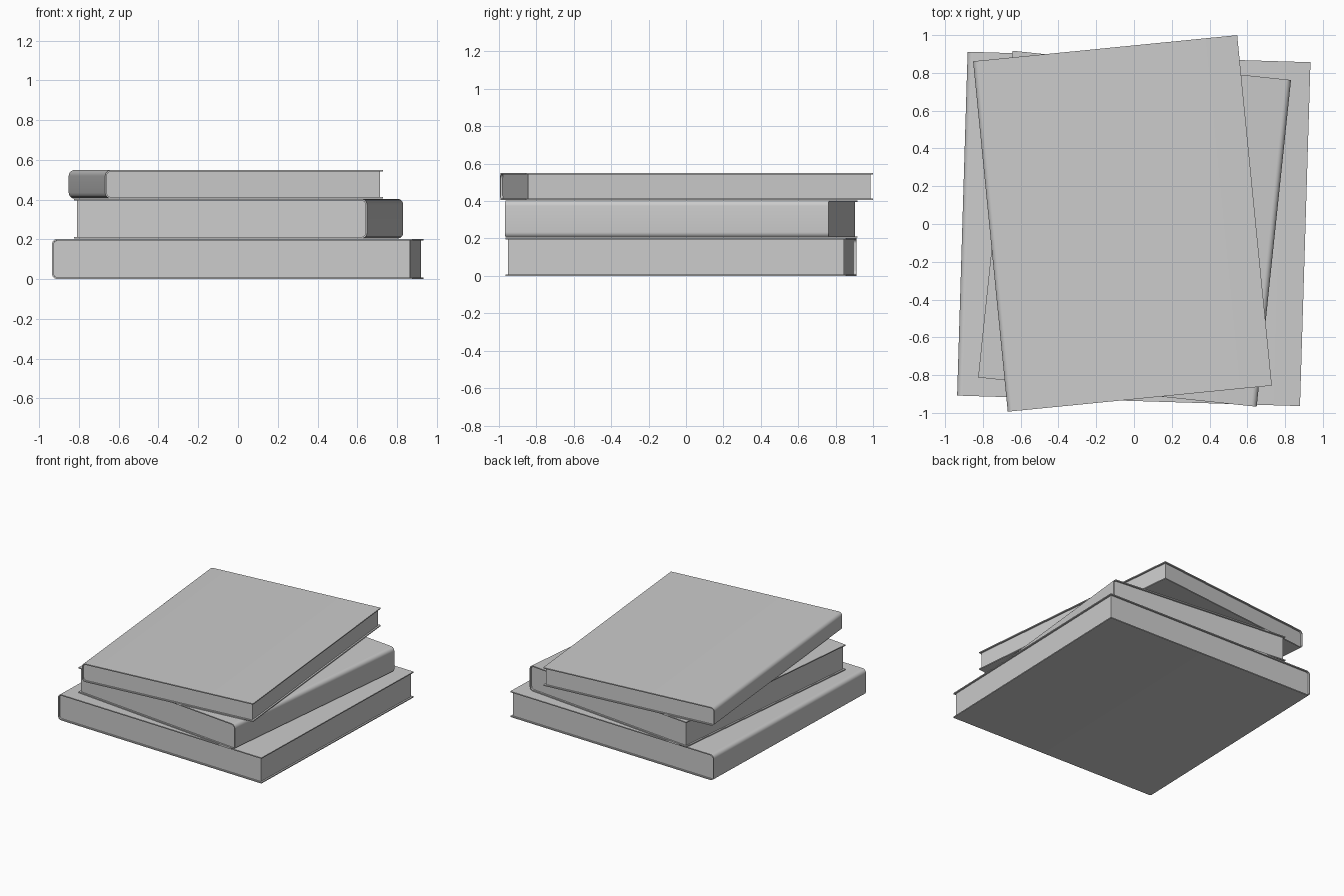
import bpy, bmesh
from math import sin, cos, pi, radians

if "Cube" in bpy.data.objects:
    bpy.data.objects.remove(bpy.data.objects["Cube"])


def extrude(name, profile, depth):
    """Extrude a closed x-z profile along y, centred on y = 0."""
    bm = bmesh.new()
    vs = [bm.verts.new((x, -depth / 2, z)) for x, z in profile]
    face = bm.faces.new(vs)
    ext = bmesh.ops.extrude_face_region(bm, geom=[face])
    moved = [g for g in ext["geom"] if isinstance(g, bmesh.types.BMVert)]
    bmesh.ops.translate(bm, verts=moved, vec=(0, depth, 0))
    bmesh.ops.recalc_face_normals(bm, faces=bm.faces)
    me = bpy.data.meshes.new(name)
    bm.to_mesh(me)
    bm.free()
    ob = bpy.data.objects.new(name, me)
    bpy.context.collection.objects.link(ob)
    bpy.ops.object.select_all(action='DESELECT')
    ob.select_set(True)
    bpy.context.view_layer.objects.active = ob
    bpy.ops.object.shade_smooth_by_angle(angle=radians(35))
    return ob


def u_path(w, h, r, inset, end):
    """Path from the upper fore edge round the spine (-x) to the lower fore edge."""
    x0, rr, n = -w / 2 + r, r - inset, 6
    pts = [(end, h - inset)]
    for cz, a0 in ((h - r, pi / 2), (r, pi)):
        for i in range(n + 1):
            a = a0 + pi / 2 * i / n
            pts.append((x0 + rr * cos(a), cz + rr * sin(a)))
    return pts + [(end, inset)]


def book(name, w, d, z0, z1, centre, angle, t=0.008, r=0.03, lip=0.013):
    h = z1 - z0
    # hard cover with rounded spine
    cover = extrude(name + "_cover",
                    u_path(w, h, r, 0, w / 2) + u_path(w, h, r, t, w / 2)[::-1], d)
    # page block, set in from the cover edges
    pages = extrude(name + "_pages",
                    u_path(w, h, r, t * 0.9, w / 2 - lip), d - 2 * lip)
    for ob in (cover, pages):
        ob.location = (*centre, z0)
        ob.rotation_euler.z = radians(angle)


# stack of three books, the middle one turned with its spine to the right
book("bottom_book", 1.816, 1.821, 0.0, 0.203, (-0.001, -0.026), -1.75)
book("middle_book", 1.483, 1.739, 0.204, 0.404, (0.003, -0.025), 180 - 6.0)
book("top_book", 1.405, 1.864, 0.405, 0.549, (-0.061, 0.003), 5.65)
